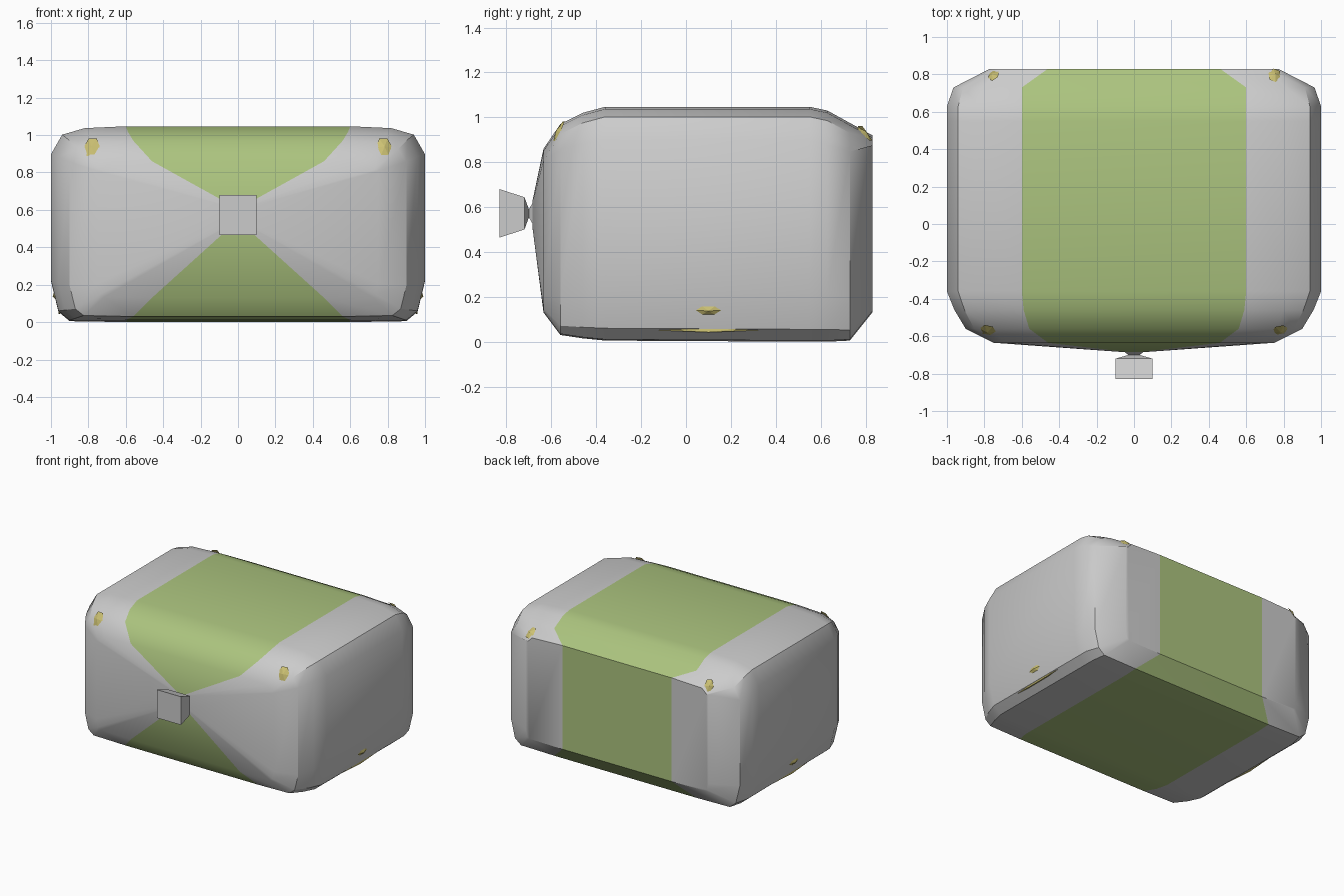
import bpy, bmesh, math
from mathutils import Vector

if "Cube" in bpy.data.objects:
    bpy.data.objects.remove(bpy.data.objects["Cube"])


def material(name, rgb):
    m = bpy.data.materials.new(name)
    m.diffuse_color = (*rgb, 1)
    m.use_nodes = True
    m.node_tree.nodes["Principled BSDF"].inputs["Base Color"].default_value = m.diffuse_color
    return m


GREY = material("grey", (0.8, 0.8, 0.8))
GREEN = material("green", (0.41, 0.55, 0.21))
YELLOW = material("yellow", (0.6, 0.53, 0.17))


def add_object(name, bm, mats):
    bmesh.ops.recalc_face_normals(bm, faces=bm.faces)
    me = bpy.data.meshes.new(name)
    bm.to_mesh(me)
    bm.free()
    for m in mats:
        me.materials.append(m)
    ob = bpy.data.objects.new(name, me)
    bpy.context.collection.objects.link(ob)
    return ob


def smooth(ob, angle):
    bpy.ops.object.select_all(action='DESELECT')
    ob.select_set(True)
    bpy.context.view_layer.objects.active = ob
    bpy.ops.object.shade_smooth_by_angle(angle=math.radians(angle))


def section(y, X, zb, zt, g, k):
    # closed cross-section, right half bottom to top, then mirrored
    half = [(g, zb), (X - .1 * k, zb + .005), (X - .04 * k, zb + .055 * k),
            (X, zb + .22 * k), (X, zt - .15 * k), (X - .06 * k, zt - .045),
            (X - .18 * k, zt - .01), (g, zt)]
    return [(x, y, z) for x, z in half] + [(-x, y, z) for x, z in reversed(half)]


# body: cross-sections from front to back, with a green band over the middle
bm = bmesh.new()
stations = [(-.635, .75, .13, .86, .46, .35), (-.56, .90, .03, .97, .56, .75),
            (-.46, .96, .015, 1.02, .59, .9), (-.36, 1, .005, 1.047, .6, 1),
            (.55, 1, 0, 1.047, .6, 1), (.63, 1, 0, 1.03, .6, 1),
            (.73, .965, .005, .975, .6, .85), (.83, .77, .13, .92, .46, .3)]
rings = [section(*s) for s in stations]
# front face drawn in to a small neck at its centre
n = len(rings[0])
neck = [(x * .075, -.685, .57 + (z - .5) * .15) for x, y, z in rings[0]]
rings.insert(0, neck)
verts = [[bm.verts.new(p) for p in r] for r in rings]
for a, b in zip(verts, verts[1:]):
    for i in range(n):
        j = (i + 1) % n
        f = bm.faces.new((a[i], a[j], b[j], b[i]))
        f.material_index = 1 if i in (n // 2 - 1, n - 1) else 0
bm.faces.new(verts[0])
back, h = verts[-1], n // 2
bm.faces.new(back[:h])
bm.faces.new(back[h:])
bm.faces.new((back[0], back[h - 1], back[h], back[-1])).material_index = 1
body = add_object("body", bm, [GREY, GREEN])
smooth(body, 32)

# knob on the front: tapered block with a pinched neck
bm = bmesh.new()
prev = None
for y, hx, hz in [(-.83, .1, .1075), (-.72, .1, .072), (-.70, .03, .018), (-.67, .07, .07)]:
    ring = [bm.verts.new((sx * hx, y, .572 + sz * hz))
            for sx, sz in ((-1, -1), (1, -1), (1, 1), (-1, 1))]
    if prev:
        for i in range(4):
            j = (i + 1) % 4
            bm.faces.new((prev[i], prev[j], ring[j], ring[i]))
    else:
        bm.faces.new(ring)
    prev = ring
bm.faces.new(prev)
add_object("front_knob", bm, [GREY])


def patch(name, at, w, h, axis):
    # thin yellow spot lying on the body surface
    ok, loc, nor, idx = body.closest_point_on_mesh(Vector(at))
    v = (Vector(axis) - nor * nor.dot(Vector(axis))).normalized()
    u = v.cross(nor)
    bm = bmesh.new()
    tip = bm.verts.new(loc + nor * .012)
    rim = []
    for i in range(6):
        t = math.tau * i / 6
        rim.append(bm.verts.new(loc + u * math.cos(t) * w + v * math.sin(t) * h - nor * .002))
    for i in range(6):
        bm.faces.new((tip, rim[i], rim[(i + 1) % 6]))
    bm.faces.new(rim)
    add_object(name, bm, [YELLOW])


for s, side in ((-1, "left"), (1, "right")):
    patch("front_spot_" + side, (s * .78, -.56, .93), .045, .06, (0, 0, 1))
    patch("back_spot_" + side, (s * .75, .79, .92), .035, .05, (0, 0, 1))
    patch("side_spot_" + side, (s * 1.02, .1, .13), .065, .025, (0, 0, 1))
    patch("lower_strip_" + side, (s * .97, .1, .03), .26, .01, (0, 0, 1))
